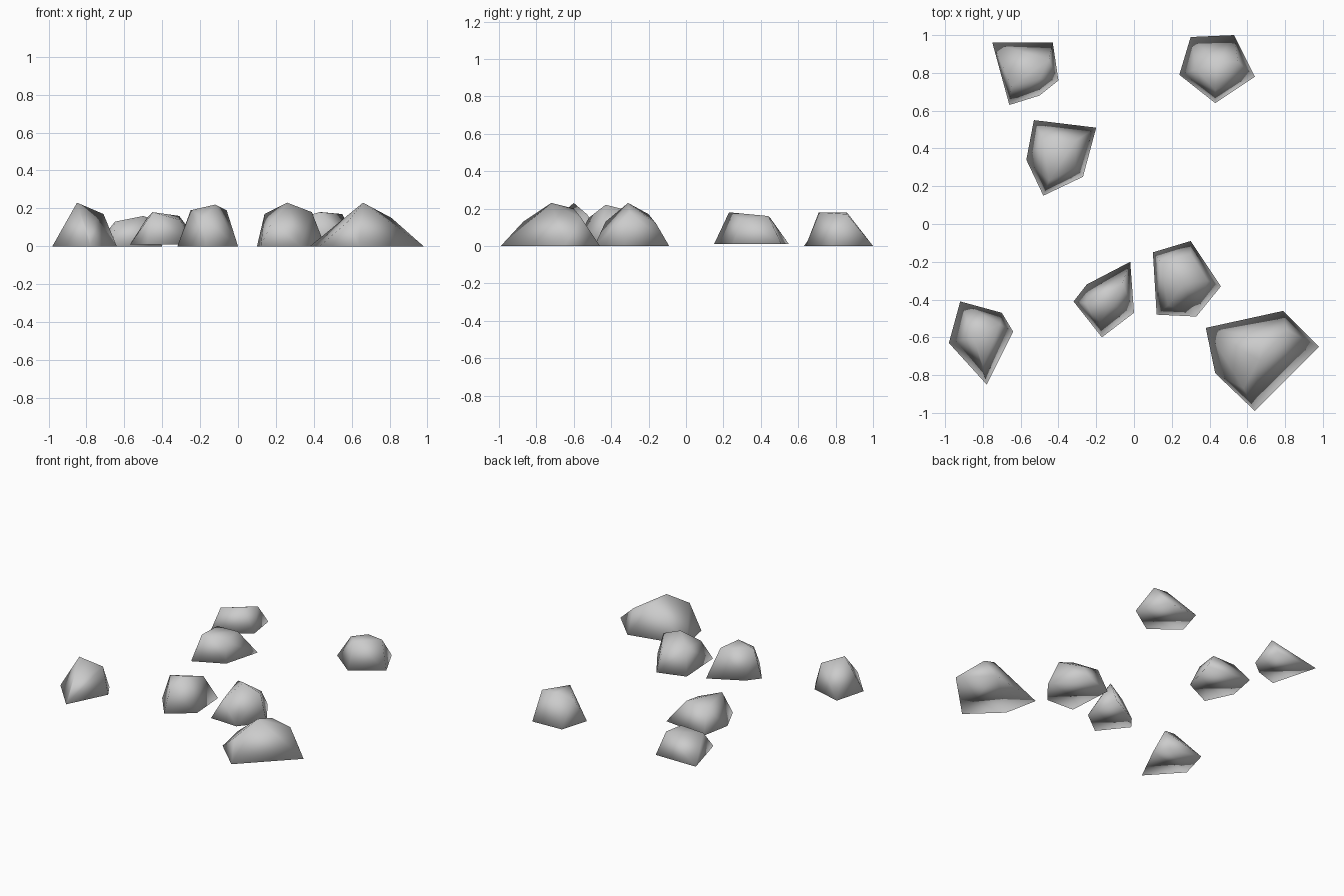
import bpy
import bmesh

default_cube = bpy.data.objects.get("Cube")
if default_cube:
    bpy.data.objects.remove(default_cube, do_unlink=True)

# Plain stone material shared by every rock
stone = bpy.data.materials.new("stone_grey")
stone.use_nodes = True
stone_colour = (0.6, 0.6, 0.6, 1)
stone.diffuse_color = stone_colour
stone.node_tree.nodes["Principled BSDF"].inputs["Base Color"].default_value = stone_colour


def make_rock(name, footprint, crown, ground=0.0):
    """Wrap a flat footprint outline and a few crown points in a convex, smooth-shaded skin."""
    bm = bmesh.new()
    for x, y in footprint:
        bm.verts.new((x, y, ground))
    for point in crown:
        bm.verts.new(point)
    hull = bmesh.ops.convex_hull(bm, input=bm.verts[:])
    unused = {v for v in hull["geom_interior"] + hull["geom_unused"]
              if isinstance(v, bmesh.types.BMVert) and v.is_valid}
    bmesh.ops.delete(bm, geom=list(unused), context="VERTS")
    # Merge the flat underside back into one face
    bmesh.ops.dissolve_limit(bm, angle_limit=0.02, verts=bm.verts[:], edges=bm.edges[:])
    bmesh.ops.recalc_face_normals(bm, faces=bm.faces[:])
    for face in bm.faces:
        face.smooth = True
    mesh = bpy.data.meshes.new(name)
    bm.to_mesh(mesh)
    bm.free()
    mesh.materials.append(stone)
    rock = bpy.data.objects.new(name, mesh)
    bpy.context.collection.objects.link(rock)
    return rock


# Largest rock, front corner
make_rock("large_front_rock",
          footprint=[(.38, -.55), (.79, -.46), (.98, -.65), (.64, -.99), (.43, -.79)],
          crown=[(.66, -.72, .23), (.81, -.56, .15), (.58, -.87, .13), (.69, -.6, .2)])

# Two rocks near the middle
make_rock("middle_left_rock",
          footprint=[(.1, -.15), (.3, -.09), (.46, -.33), (.33, -.49), (.12, -.48)],
          crown=[(.26, -.31, .23), (.14, -.2, .17), (.39, -.3, .18), (.3, -.16, .12),
                 (.18, -.43, .13)])
make_rock("middle_right_rock",
          footprint=[(-.02, -.2), (0, -.47), (-.17, -.6), (-.32, -.41), (-.25, -.32)],
          crown=[(-.12, -.43, .22), (-.25, -.42, .19), (-.06, -.31, .19), (-.18, -.52, .15)])

# Pointed rock, opposite front corner
make_rock("pointed_front_rock",
          footprint=[(-.92, -.41), (-.7, -.47), (-.64, -.57), (-.78, -.85), (-.98, -.63)],
          crown=[(-.85, -.6, .23), (-.71, -.53, .17), (-.8, -.75, .1)])

# Rocks at the back
make_rock("inner_back_rock",
          footprint=[(-.53, .55), (-.2, .51), (-.27, .25), (-.48, .15), (-.57, .34)],
          crown=[(-.45, .23, .18), (-.31, .44, .16), (-.48, .45, .15), (-.31, .3, .14)],
          ground=0.01)
make_rock("outer_back_rock",
          footprint=[(-.75, .96), (-.43, .96), (-.4, .76), (-.5, .68), (-.66, .63)],
          crown=[(-.65, .73, .13), (-.5, .77, .16), (-.45, .87, .14)])
make_rock("far_back_rock",
          footprint=[(.3, .99), (.53, 1), (.64, .78), (.43, .64), (.24, .79)],
          crown=[(.43, .71, .18), (.55, .86, .17), (.44, .86, .18), (.33, .82, .15)])
